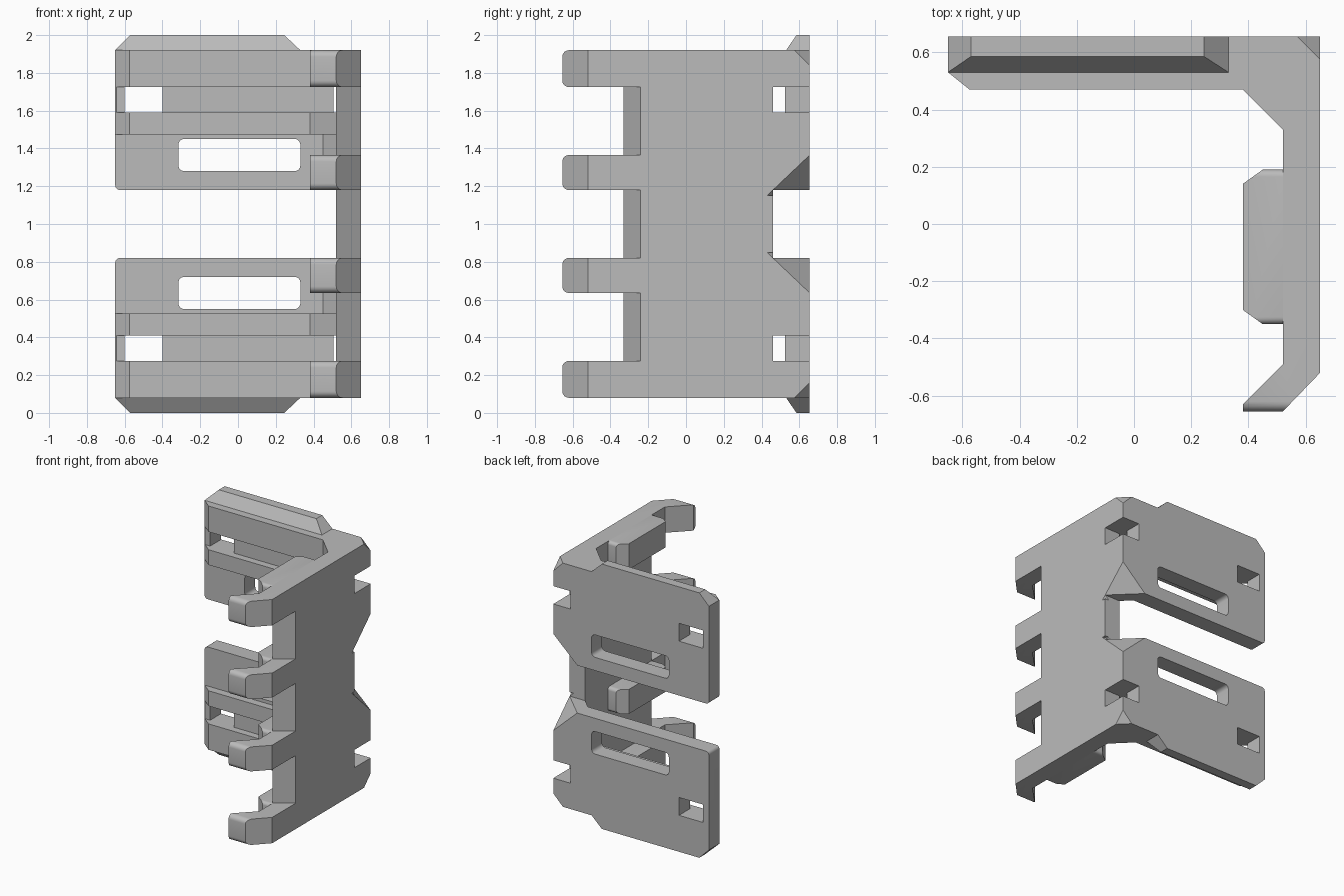
import bpy
import bmesh
import math
from mathutils import Vector

cube = bpy.data.objects.get("Cube")
if cube:
    bpy.data.objects.remove(cube, do_unlink=True)

grey = bpy.data.materials.new("light grey")
grey.use_nodes = True
colour = (0.5, 0.5, 0.5, 1)
grey.diffuse_color = colour
grey.node_tree.nodes["Principled BSDF"].inputs["Base Color"].default_value = colour

X, Y = 0.65, 0.655          # half width and half depth
Z0 = 0.08                   # underside of the body; everything mirrors about z = 1
parts = []


def make(name, bm):
    bmesh.ops.recalc_face_normals(bm, faces=bm.faces[:])
    mesh = bpy.data.meshes.new(name)
    bm.to_mesh(mesh)
    bm.free()
    mesh.materials.append(grey)
    obj = bpy.data.objects.new(name, mesh)
    bpy.context.collection.objects.link(obj)
    return obj


def prism(name, outline, axis, lo, hi):
    """Extrude a 2D outline along an axis; outline is in the other two axes."""
    bm = bmesh.new()
    place = {"x": lambda p, t: (t, p[0], p[1]),
             "y": lambda p, t: (p[0], t, p[1]),
             "z": lambda p, t: (p[0], p[1], t)}[axis]
    face = bm.faces.new([bm.verts.new(place(p, lo)) for p in outline])
    new = bmesh.ops.extrude_face_region(bm, geom=[face])["geom"]
    shift = Vector(place((0, 0), hi - lo))
    bmesh.ops.translate(bm, vec=shift, verts=[v for v in new if isinstance(v, bmesh.types.BMVert)])
    return make(name, bm)


def arc(cx, cy, r, start, end, steps=6):
    return [(cx + r * math.cos(math.radians(start + (end - start) * i / steps)),
             cy + r * math.sin(math.radians(start + (end - start) * i / steps)))
            for i in range(steps + 1)]


def rounded(a0, a1, b0, b1, r):
    return (arc(a1 - r, b1 - r, r, 0, 90) + arc(a0 + r, b1 - r, r, 90, 180)
            + arc(a0 + r, b0 + r, r, 180, 270) + arc(a1 - r, b0 + r, r, 270, 360))


def boolean(obj, tool, operation="DIFFERENCE"):
    mod = obj.modifiers.new("cut", "BOOLEAN")
    mod.operation, mod.solver, mod.object = operation, "EXACT", tool
    bpy.context.view_layer.update()
    mesh = bpy.data.meshes.new_from_object(obj.evaluated_get(bpy.context.evaluated_depsgraph_get()))
    obj.modifiers.clear()
    obj.data = mesh
    bpy.data.objects.remove(tool, do_unlink=True)


def both(lo, hi):
    """A z band and its mirror image about z = 1."""
    return [(lo, hi), (2 - hi, 2 - lo)]


def corner_tool(z, up, a, b, c, e=0.03):
    """Tetrahedron slicing the outer back corner by legs a, b, c."""
    k = 1 + e / a + e / b + e / c
    p = Vector((X + e, Y + e, z - up * e))
    bm = bmesh.new()
    pts = [p, p - Vector((a * k, 0, 0)), p - Vector((0, b * k, 0)), p + Vector((0, 0, up * c * k))]
    v = [bm.verts.new(q) for q in pts]
    for i in range(4):
        bm.faces.new(v[:i] + v[i + 1:])
    return make("corner_tool", bm)


# L-shaped body: back panel, corner fillet and side wall
body = prism("angle_body", [(-X, Y), (-X, 0.53), (-0.575, 0.47), (0.38, 0.47), (0.52, 0.33),
                            (0.52, -0.33), (X, -0.24), (X, Y)], "z", Z0, 2 - Z0)
parts.append(body)

# Thinner middle of the back panel
boolean(body, prism("recess_tool", [(-1, 0), (-1, 0.53), (0.45, 0.53), (0.52, 0.46), (0.52, 0)],
                    "z", 0.525, 1.475))

# Central gap with rounded free corners
r = 0.025
low = [(-1, 0.82 - r)] + arc(-X + r, 0.82 - r, r, 180, 90) + [(1, 0.82)]
boolean(body, prism("gap_tool", low + [(x, 2 - z) for x, z in reversed(low)], "y", 0.46, 1))

# Strap grooves with corner notches, square holes and long slots
for lo, hi in both(0.275, 0.41):
    boolean(body, prism("groove_tool", [(-1, 0), (-1, 0.525), (0.505, 0.525), (0.505, 1), (1, 1),
                                        (1, 0.46), (0.52, 0.46), (0.52, 0)], "z", lo, hi))
    boolean(body, prism("hole_tool", [(-0.6, 0.5), (-0.4, 0.5), (-0.4, 1), (-0.6, 1)], "z", lo, hi))
for lo, hi in both(0.55, 0.72):
    boolean(body, prism("slot_tool", rounded(-0.315, 0.33, lo, hi, 0.03), "y", 0.4, 1))

# Sliced back corners at the ends and beside the gap
for z, up in ((Z0, 1), (2 - Z0, -1)):
    boolean(body, corner_tool(z, up, 0.08, 0.08, 0.08))
for z, up in ((0.82, -1), (1.18, 1)):
    boolean(body, corner_tool(z, up, 0.2, 0.195, 0.185))

# Hooked fingers and inner pads, one of each on four levels
hook = [(0.52, -0.33), (0.52, -0.49), (0.38, -0.63), (0.38, -Y), (0.52, -Y), (X, -0.52), (X, -0.24)]
pad = [(0.52, 0.19), (0.45, 0.19), (0.38, 0.14), (0.38, -0.3), (0.45, -0.35), (0.52, -0.35)]
levels = both(Z0, 0.275) + both(0.635, 0.82)
for n, (lo, hi) in enumerate(sorted(levels), 1):
    for name, outline, y0, y1, rad in (("hook_finger", hook, -Y, 0.1, 0.035),
                                       ("inner_pad", pad, -0.35, 0.19, 0.025)):
        obj = prism(f"{name}_{n}", outline, "z", lo - 0.1, hi + 0.1)
        boolean(obj, prism("round_tool", rounded(y0, y1, lo, hi, rad), "x", 0, 1), "INTERSECT")
        parts.append(obj)

# Tapered lips on the top and bottom of the back panel
for name, base, tip in (("top_lip", 2 - Z0, 2), ("bottom_lip", Z0, 0)):
    bm = bmesh.new()
    for x0, x1, y, z in ((-X, 0.33, 0.53, base), (-0.57, 0.245, 0.585, tip)):
        for p in ((x0, y), (x1, y), (x1, Y), (x0, Y)):
            bm.verts.new((*p, z))
    bmesh.ops.convex_hull(bm, input=bm.verts[:])
    bmesh.ops.dissolve_limit(bm, angle_limit=0.01, verts=bm.verts[:], edges=bm.edges[:])
    parts.append(make(name, bm))

# Smooth the rounded edges, keep the rest crisp
bpy.ops.object.select_all(action="DESELECT")
for obj in parts:
    obj.select_set(True)
bpy.context.view_layer.objects.active = body
bpy.ops.object.shade_smooth_by_angle(angle=math.radians(25))
